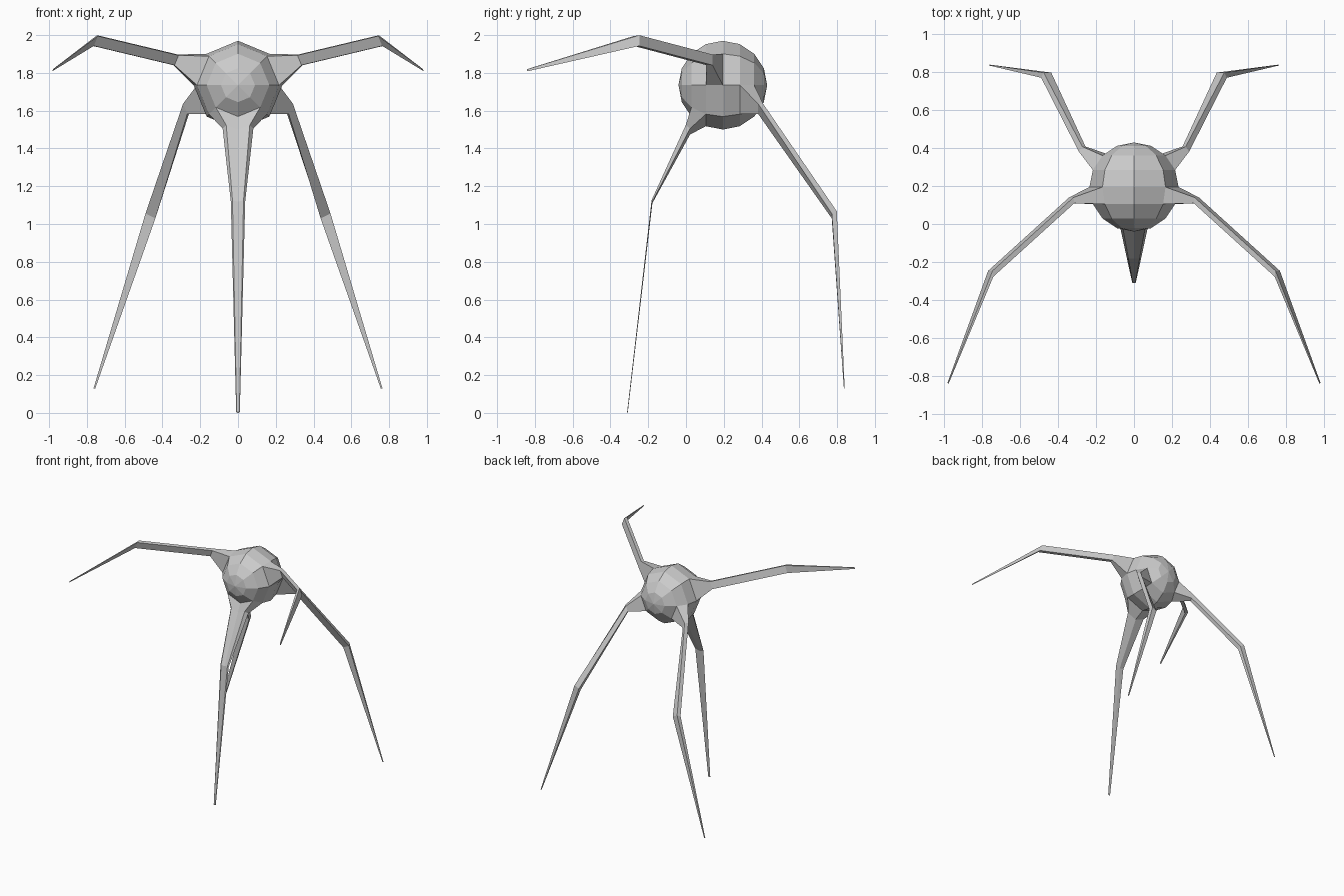
import bpy
import bmesh
from mathutils import Vector, Matrix

cube = bpy.data.objects.get("Cube")
if cube:
    bpy.data.objects.remove(cube, do_unlink=True)

# One plain grey material
grey = bpy.data.materials.new("light_grey")
grey.use_nodes = True
colour = (0.6, 0.6, 0.6, 1.0)
grey.diffuse_color = colour
grey.node_tree.nodes["Principled BSDF"].inputs["Base Color"].default_value = colour

# Low-poly body sphere with its poles facing front and back
bm = bmesh.new()
bmesh.ops.create_uvsphere(bm, u_segments=8, v_segments=8, radius=0.235)
bmesh.ops.rotate(bm, verts=bm.verts, cent=(0, 0, 0), matrix=Matrix.Rotation(1.5707963, 3, 'X'))
bmesh.ops.translate(bm, verts=bm.verts, vec=(0, 0.195, 1.735))


def nearest_face(point):
    return min(bm.faces, key=lambda f: (f.calc_center_median() - Vector(point)).length)


def middle(verts):
    return sum((v.co for v in verts), Vector()) / len(verts)


def grow_limb(faces, sections):
    """Extrude faces along sections of (centre, scale relative to last, turn about y)."""
    for centre, scale, turn in sections:
        geom = bmesh.ops.extrude_face_region(bm, geom=faces)["geom"]
        leftover = [f for f in faces if f.is_valid]
        if leftover:
            bmesh.ops.delete(bm, geom=leftover, context='FACES_ONLY')
        verts = [g for g in geom if isinstance(g, bmesh.types.BMVert)]
        faces = [g for g in geom if isinstance(g, bmesh.types.BMFace)]
        old, rot = middle(verts), Matrix.Rotation(turn, 3, 'Y')
        for v in verts:
            v.co = Vector(centre) + rot @ ((v.co - old) * Vector(scale))


def even(s):
    return (s, s, s)


for side in (-1, 1):
    # Raised front arm
    grow_limb([nearest_face((side * 0.193, 0.15, 1.815))], [
        ((side * 0.328, 0.125, 1.868), even(0.34), 0),
        ((side * 0.755, -0.262, 1.97), even(1.0), 0),
        ((side * 0.98, -0.838, 1.815), even(0.2), 0)])
    # Hind leg
    grow_limb([nearest_face((side * 0.163, 0.323, 1.667))], [
        ((side * 0.272, 0.395, 1.613), even(0.35), 0),
        ((side * 0.46, 0.785, 1.05), even(1.0), side * 0.72),
        ((side * 0.76, 0.838, 0.13), even(0.15), 0)])

# Flat central front leg, grown from two faces under the body
front = [nearest_face((s * 0.0675, 0.067, 1.572)) for s in (-1, 1)]
grow_limb(front, [
    ((0, 0.01, 1.505), (0.53, 0.3, 0.5), 0),
    ((0, -0.18, 1.12), (0.47, 0.2, 0.3), 0),
    ((0, -0.31, 0.004), (0.25, 0.6, 0.5), 0)])

bmesh.ops.recalc_face_normals(bm, faces=bm.faces)
mesh = bpy.data.meshes.new("body_and_legs")
bm.to_mesh(mesh)
bm.free()
mesh.materials.append(grey)
body = bpy.data.objects.new("body_and_legs", mesh)
bpy.context.collection.objects.link(body)
